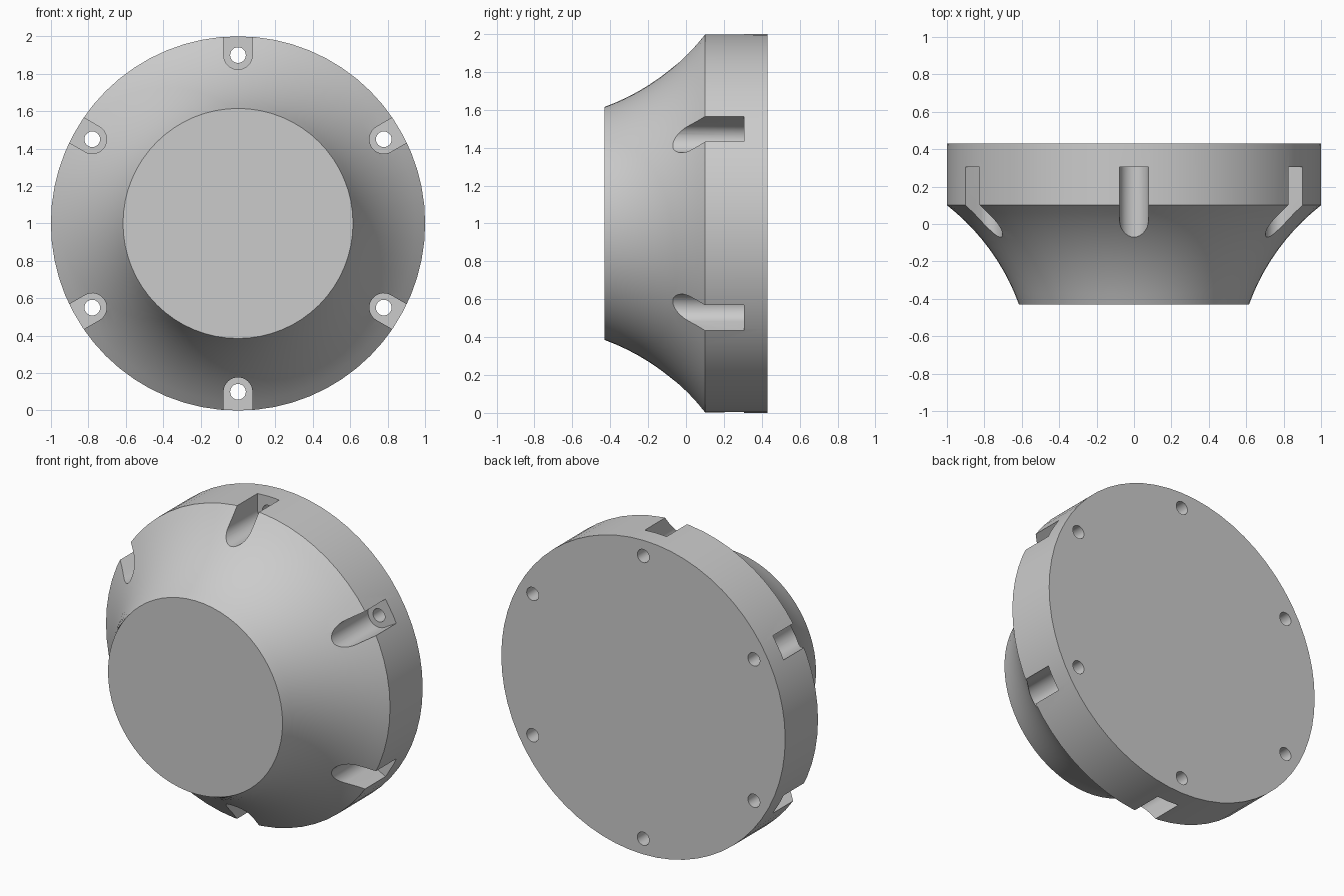
import bpy, bmesh, math
from mathutils import Matrix, Vector

if "Cube" in bpy.data.objects:
    bpy.data.objects.remove(bpy.data.objects["Cube"])

SEG = 64          # sides around the axis
BACK, FRONT = 0.43, -0.43
CENTRE = Vector((0, 0, 1))

grey = bpy.data.materials.new("plain grey")
grey.diffuse_color = (0.6, 0.6, 0.6, 1)
grey.use_nodes = True
grey.node_tree.nodes["Principled BSDF"].inputs["Base Color"].default_value = grey.diffuse_color


def make_object(name, bm):
    bmesh.ops.recalc_face_normals(bm, faces=bm.faces[:])
    mesh = bpy.data.meshes.new(name)
    bm.to_mesh(mesh)
    bm.free()
    mesh.materials.append(grey)
    obj = bpy.data.objects.new(name, mesh)
    bpy.context.collection.objects.link(obj)
    return obj


def prism(bm, outline, y0, y1):
    """Extrude an x-z outline from y0 to y1."""
    face = bm.faces.new([bm.verts.new((x, y0, z)) for x, z in outline])
    new = bmesh.ops.extrude_face_region(bm, geom=[face])["geom"]
    bmesh.ops.translate(bm, vec=(0, y1 - y0, 0),
                        verts=[v for v in new if isinstance(v, bmesh.types.BMVert)])


def arc(cz, radius, start, end, n):
    return [(radius * math.cos(math.radians(start + (end - start) * i / n)),
             cz + radius * math.sin(math.radians(start + (end - start) * i / n)))
            for i in range(n + 1)]


# Flared body: straight rim at the back, concave arc narrowing to the front
profile = [(1.0, BACK)]
for i in range(11):
    t = math.radians(52 - 32 * i / 10)
    profile.append((0.615 + 1.19 * (math.cos(math.radians(20)) - math.cos(t)),
                    FRONT + 1.19 * (math.sin(t) - math.sin(math.radians(20)))))
bm = bmesh.new()
rings = [[bm.verts.new((r * math.cos(math.tau * k / SEG), y,
                        1 + r * math.sin(math.tau * k / SEG))) for k in range(SEG)]
         for r, y in profile]
for a, b in zip(rings, rings[1:]):
    for k in range(SEG):
        n = (k + 1) % SEG
        bm.faces.new((a[k], a[n], b[n], b[k]))
bm.faces.new(rings[0])
bm.faces.new(rings[-1])
body = make_object("flared_body", bm)


def cutter(name, outline, y0, y1):
    """Six copies of an outline around the axis, used to cut the body."""
    bm = bmesh.new()
    for k in range(6):
        before = set(bm.verts)
        prism(bm, outline, y0, y1)
        bmesh.ops.rotate(bm, cent=CENTRE, matrix=Matrix.Rotation(k * math.pi / 3, 3, 'Y'),
                         verts=[v for v in bm.verts if v not in before])
    obj = make_object(name, bm)
    obj.hide_render = True
    obj.hide_set(True)
    mod = body.modifiers.new(name, 'BOOLEAN')
    mod.operation = 'DIFFERENCE'
    mod.solver = 'EXACT'
    mod.object = obj
    return obj


# Round-ended bolt slots open to the rim, and bolt holes through to the back
slots = cutter("bolt_slot_cutters", arc(1.9, 0.077, 180, 360, 16) + [(0.077, 2.2), (-0.077, 2.2)],
               -0.6, 0.305)
holes = cutter("bolt_hole_cutters", arc(1.9, 0.042, 0, 345, 23), 0.2, 0.6)

# Apply the cuts and remove the cutters
bpy.context.view_layer.objects.active = body
body.select_set(True)
for mod in list(body.modifiers):
    bpy.ops.object.modifier_apply(modifier=mod.name)
for obj in (slots, holes):
    bpy.data.objects.remove(obj, do_unlink=True)
bpy.ops.object.shade_smooth_by_angle(angle=math.radians(30))
